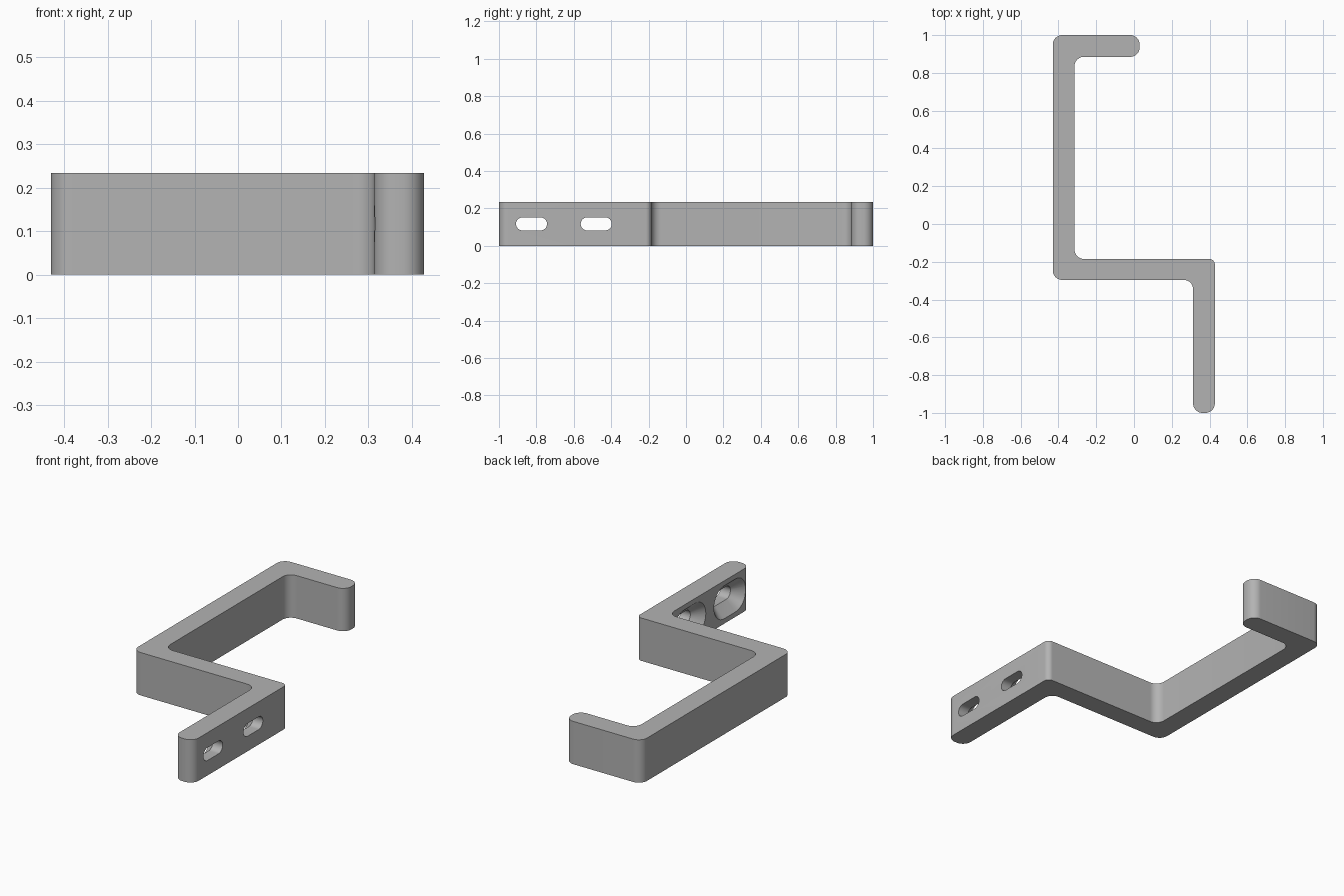
import bpy, bmesh, math
from mathutils import Vector

if "Cube" in bpy.data.objects:
    bpy.data.objects.remove(bpy.data.objects["Cube"])

HEIGHT = 0.234

grey = bpy.data.materials.new("grey_plastic")
grey.use_nodes = True
grey.diffuse_color = (0.45, 0.45, 0.45, 1)
grey.node_tree.nodes["Principled BSDF"].inputs["Base Color"].default_value = grey.diffuse_color


def rounded_outline(corners, steps=10):
    """Fillet right-angled corners given as (x, y, radius)."""
    outline = []
    for i, (x, y, r) in enumerate(corners):
        p = Vector((x, y))
        to_prev = (Vector(corners[i - 1][:2]) - p).normalized()
        to_next = (Vector(corners[(i + 1) % len(corners)][:2]) - p).normalized()
        centre = p + (to_prev + to_next) * r
        for k in range(steps + 1):
            a = math.pi / 2 * k / steps
            outline.append(centre - to_next * r * math.cos(a) - to_prev * r * math.sin(a))
    return outline


def loft(name, rings):
    """Closed solid through matching rings of points."""
    bm = bmesh.new()
    loops = [[bm.verts.new(p) for p in ring] for ring in rings]
    n = len(loops[0])
    for a, b in zip(loops, loops[1:]):
        for i in range(n):
            j = (i + 1) % n
            bm.faces.new((a[i], a[j], b[j], b[i]))
    bm.faces.new(loops[0][::-1])
    bm.faces.new(loops[-1])
    bmesh.ops.recalc_face_normals(bm, faces=bm.faces)
    mesh = bpy.data.meshes.new(name)
    bm.to_mesh(mesh)
    bm.free()
    obj = bpy.data.objects.new(name, mesh)
    bpy.context.collection.objects.link(obj)
    mesh.materials.append(grey)
    return obj


def slot_ring(x, y, radius, half=0.048, steps=16):
    """Stadium outline in the plane of the mounting arm."""
    ring = []
    for side in (1, -1):
        for k in range(steps + 1):
            a = math.pi * k / steps - math.pi / 2
            ring.append((x, y + side * (half + radius * math.cos(a)),
                         HEIGHT / 2 + side * radius * math.sin(a)))
    return ring


# Bent strip: hook, long back, shelf and mounting arm
R = 0.05
corners = [
    (0.03, 1, R), (-0.43, 1, R), (-0.43, -0.296, R), (0.313, -0.296, R),
    (0.313, -1, R), (0.428, -1, R), (0.428, -0.185, 0.03), (-0.315, -0.185, R),
    (-0.315, 0.885, R), (0.03, 0.885, R),
]
outline = rounded_outline(corners)
bracket = loft("hook_bracket", [[(p.x, p.y, z) for p in outline] for z in (0, HEIGHT)])

# Countersunk screw slots, widening towards the inner face of the arm
for y in (-0.826, -0.48):
    cutter = loft("slot_cutter", [slot_ring(0.5, y, 0.035), slot_ring(0.368, y, 0.035),
                                  slot_ring(0.313, y, 0.09), slot_ring(0.303, y, 0.1)])
    cutter.hide_render = True
    cut = bracket.modifiers.new("screw_slot", 'BOOLEAN')
    cut.operation = 'DIFFERENCE'
    cut.solver = 'EXACT'
    cut.object = cutter
    bpy.context.view_layer.objects.active = bracket
    bpy.ops.object.modifier_apply(modifier=cut.name)
    bpy.data.objects.remove(cutter)

bpy.ops.object.select_all(action='DESELECT')
bracket.select_set(True)
bpy.context.view_layer.objects.active = bracket
bpy.ops.object.shade_smooth_by_angle(angle=math.radians(30))
